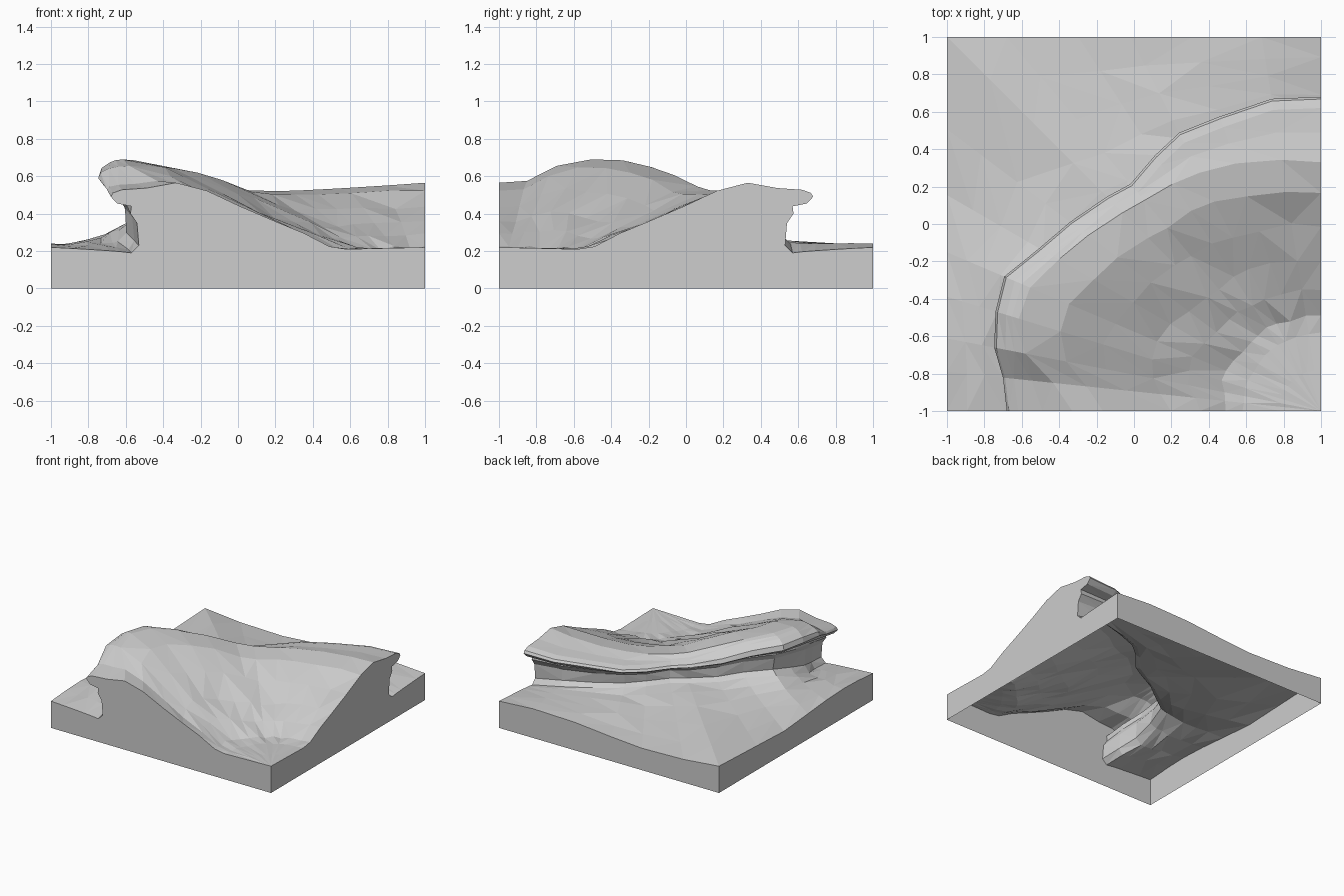
import bpy, bmesh, math, random

random.seed(4)

default = bpy.data.objects.get("Cube")
if default:
    bpy.data.objects.remove(default, do_unlink=True)

# One grey for the whole piece
grey = bpy.data.materials.new("plain_grey")
grey.use_nodes = True
colour = (0.61, 0.61, 0.61, 1)
grey.diffuse_color = colour
grey.node_tree.nodes["Principled BSDF"].inputs["Base Color"].default_value = colour

# Stations swept about the front left corner:
# angle, crest radius, crest height, lip radius, lip height, foot height, rim height
STATIONS = [
    (0, 1.33, .565, 1.68, .49, .19, .22),
    (6, 1.44, .575, 1.71, .53, .21, .235),
    (11, 1.61, .655, 1.78, .59, .25, .24),
    (17, 1.69, .69, 1.82, .605, .31, .23),
    (23, 1.69, .685, 1.84, .60, .35, .21),
    (30, 1.62, .65, 1.74, .56, .34, .185),
    (37, 1.56, .605, 1.68, .51, .31, .20),
    (45, 1.50, .545, 1.62, .475, .30, .22),
    (50, 1.47, .525, 1.585, .46, .29, .19),
    (57, 1.45, .52, 1.63, .455, .29, .18),
    (63, 1.43, .525, 1.67, .46, .28, .20),
    (71, 1.40, .535, 1.665, .475, .26, .23),
    (81, 1.36, .55, 1.69, .485, .24, .24),
    (90, 1.33, .565, 1.68, .49, .19, .22),
]
TROUGH_RADIUS, TROUGH_HEIGHT = 0.42, 0.21


def lerp(a, b, t):
    return a + (b - a) * t


def wave_profile(angle, crest_r, crest_z, lip_r, lip_z, foot, rim, outer_r):
    """Radius, height and roughness from the trough, over the crest, out to the rim."""
    points = [(0.22, 0.215, .002), (TROUGH_RADIUS, TROUGH_HEIGHT, .004)]
    # long inner slope, more S-shaped towards the middle of the bend
    sway = .05 * math.sin(2 * angle)
    for along, up in ((.1, .04), (.25, .24), (.42, .42), (.62, .64), (.82, .88), (1, 1)):
        up -= sway * math.sin(2 * math.pi * along)
        points.append((lerp(TROUGH_RADIUS, crest_r, along),
                       lerp(TROUGH_HEIGHT, crest_z, up), .01 if along < .9 else 0))
    # rounded lip, fuller where the crest is high
    full = lerp(1, 1.65, min(1, max(0, (crest_z - .565) / .1)))
    neck = lip_r - .06
    points.append((lerp(crest_r, neck, .55), lerp(lip_z, crest_z, min(.95, .62 * full)), 0))
    for back, up in ((.06, .5), (.012, .28), (0, 0)):
        points.append((lip_r - back, lerp(lip_z, crest_z, up * full), 0))
    # hollow under the lip
    for back, up in ((.035, .88), (.11, .83), (.105, .70), (.14, .53), (.15, .13), (.11, 0)):
        points.append((lip_r - back, lerp(foot, lip_z, up), .004))
    # ground falling away to the rim
    start = lip_r - .11
    for t in (.12, .28, .5, .75, 1):
        points.append((lerp(start, outer_r, t), lerp(foot, rim, t ** .75),
                       .008 if t < 1 else 0))
    return points


bm = bmesh.new()
corner = bm.verts.new((1, -1, 0.22))
columns = []
for index, (degrees, *shape) in enumerate(STATIONS):
    angle = math.radians(degrees)
    c, s = math.cos(angle), math.sin(angle)
    at_end = index in (0, len(STATIONS) - 1)
    column = []
    for r, z, rough in wave_profile(angle, *shape, 2 / max(c, s)):
        if at_end:
            rough = 0
        r += random.uniform(-rough, rough) * 1.5
        z += random.uniform(-rough, rough)
        column.append(bm.verts.new((1 - r * c, -1 + r * s, z)))
    columns.append(column)

# Faceted wave surface
for a, b in zip(columns, columns[1:]):
    bm.faces.new((corner, b[0], a[0]))
    for i in range(len(a) - 1):
        if random.random() < .5:
            triangles = ((a[i], b[i], b[i + 1]), (a[i], b[i + 1], a[i + 1]))
        else:
            triangles = ((a[i], b[i], a[i + 1]), (b[i], b[i + 1], a[i + 1]))
        for triangle in triangles:
            bm.faces.new(triangle)


# Thin walls down to the base, left open underneath
def drop(vert):
    return bm.verts.new((vert.co.x, vert.co.y, 0))


corner_base = drop(corner)
bases = [drop(column[-1]) for column in columns]
bm.faces.new([corner] + columns[0] + [bases[0], corner_base])
bm.faces.new(list(reversed([corner] + columns[-1] + [bases[-1], corner_base])))
for j in range(len(columns) - 1):
    bm.faces.new((columns[j][-1], columns[j + 1][-1], bases[j + 1], bases[j]))

mesh = bpy.data.meshes.new("wave_tile")
bm.to_mesh(mesh)
bm.free()
mesh.materials.append(grey)
tile = bpy.data.objects.new("wave_tile", mesh)
bpy.context.collection.objects.link(tile)
